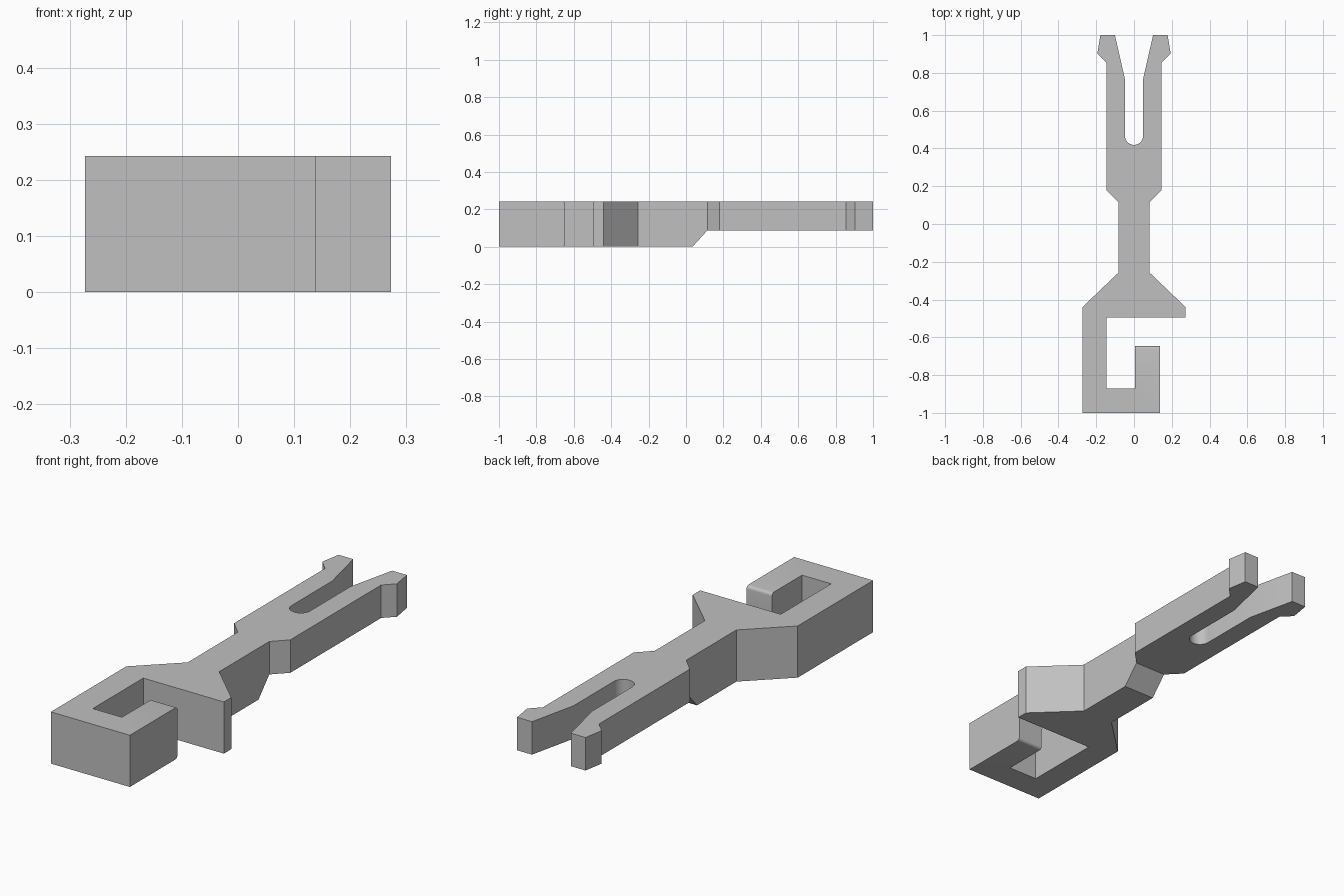
import bpy, bmesh, math
from mathutils import Vector

cube = bpy.data.objects.get("Cube")
if cube:
    bpy.data.objects.remove(cube, do_unlink=True)

HEIGHT = 0.243
HOOK_END = -0.647


def extrude_profile(name, points, offset):
    """Extrude a closed outline of 3D points along an offset."""
    bm = bmesh.new()
    face = bm.faces.new([bm.verts.new(p) for p in points])
    grown = bmesh.ops.extrude_face_region(bm, geom=[face], use_keep_orig=True)
    moved = [g for g in grown["geom"] if isinstance(g, bmesh.types.BMVert)]
    bmesh.ops.translate(bm, verts=moved, vec=Vector(offset))
    bmesh.ops.recalc_face_normals(bm, faces=bm.faces)
    mesh = bpy.data.meshes.new(name)
    bm.to_mesh(mesh)
    bm.free()
    obj = bpy.data.objects.new(name, mesh)
    bpy.context.collection.objects.link(obj)
    return obj


# Right half of the forked shank, from the shoulder up to the slot
half = [(0.273, -0.44), (0.082, -0.257), (0.082, 0.115), (0.146, 0.18),
        (0.146, 0.855), (0.194, 0.903), (0.178, 1), (0.101, 1), (0.048, 0.767)]
# Round slot bottom
slot_r, steps = 0.048, 10
half += [(slot_r * math.cos(a), 0.467 - slot_r * math.sin(a))
         for a in (math.pi / 2 * i / steps for i in range(steps))]
mirrored = [(-x, y) for x, y in reversed(half)]
# Square hook at the front
hook = [(-0.273, -1), (0.138, -1), (0.138, HOOK_END), (0.006, HOOK_END),
        (0.006, -0.87), (-0.146, -0.87), (-0.146, -0.495), (0.273, -0.495)]
outline = half + [(0, 0.467 - slot_r)] + mirrored + hook
clip = extrude_profile("hook_clip", [(x, y, 0) for x, y in outline], (0, 0, HEIGHT))

# Soften the upper and lower edges of the hook tip
bm = bmesh.new()
bm.from_mesh(clip.data)
tip_edges = [e for e in bm.edges
             if all(abs(v.co.y - HOOK_END) < 1e-4 for v in e.verts)
             and abs(e.verts[0].co.z - e.verts[1].co.z) < 1e-4]
bmesh.ops.bevel(bm, geom=tip_edges, offset=0.015, segments=5, profile=0.5,
                affect='EDGES')
bm.to_mesh(clip.data)
bm.free()

# Thin the rear shank from below, with a sloped step
under = [(-0.056, -0.1), (0.115, 0.088), (1.2, 0.088), (1.2, -0.1)]
cutter = extrude_profile("underside_cutter", [(-0.5, y, z) for y, z in under], (1, 0, 0))
cutter.hide_render = True
cut = clip.modifiers.new("thin_shank", 'BOOLEAN')
cut.operation = 'DIFFERENCE'
cut.solver = 'EXACT'
cut.object = cutter
bpy.ops.object.select_all(action='DESELECT')
clip.select_set(True)
bpy.context.view_layer.objects.active = clip
bpy.ops.object.modifier_apply(modifier=cut.name)
bpy.data.objects.remove(cutter, do_unlink=True)

# Plain grey plastic
grey = bpy.data.materials.new("plain_grey")
grey.use_nodes = True
colour = (0.53, 0.53, 0.53, 1)
grey.diffuse_color = colour
grey.node_tree.nodes["Principled BSDF"].inputs["Base Color"].default_value = colour
clip.data.materials.clear()
clip.data.materials.append(grey)
bpy.ops.object.shade_smooth_by_angle(angle=math.radians(30))
